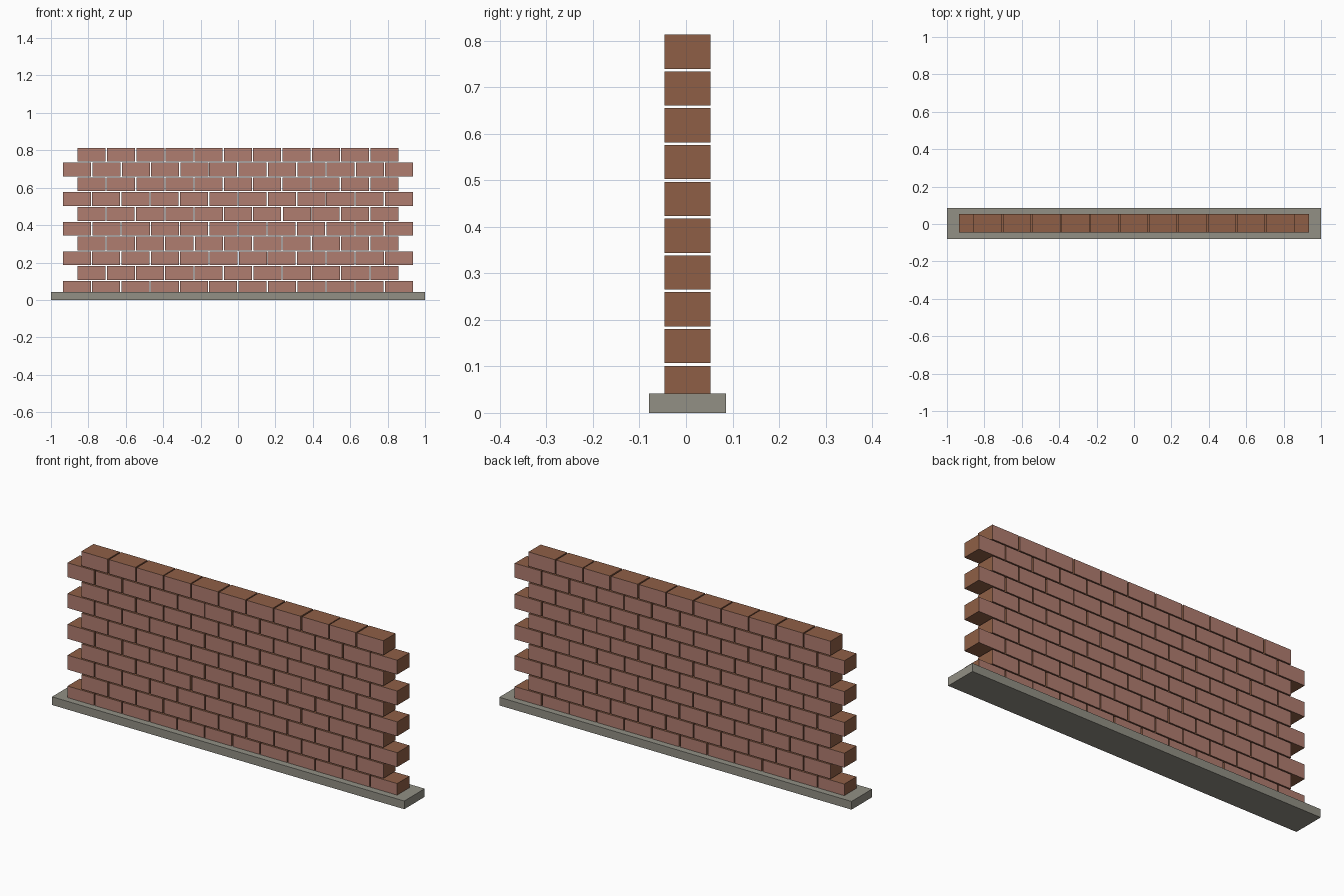
import bpy
import bmesh
import random
from mathutils import Matrix, Vector

random.seed(4)

cube = bpy.data.objects.get("Cube")
if cube:
    bpy.data.objects.remove(cube, do_unlink=True)


def srgb(r, g, b):
    """Convert 0-255 display values to a linear colour."""
    def lin(c):
        c /= 255
        return c / 12.92 if c <= 0.04045 else ((c + 0.055) / 1.055) ** 2.4
    return (lin(r), lin(g), lin(b), 1)


def make_material(name, color):
    mat = bpy.data.materials.new(name)
    mat.use_nodes = True
    mat.diffuse_color = color
    mat.node_tree.nodes["Principled BSDF"].inputs["Base Color"].default_value = color
    return mat


brick_face = make_material("pink brick face", srgb(176, 125, 112))
brick_side = make_material("brown brick side", srgb(143, 95, 70))
concrete = make_material("grey concrete", srgb(146, 144, 133))


def add_box(bm, center, size):
    matrix = Matrix.Translation(center) @ Matrix.Diagonal((*size, 1))
    bmesh.ops.create_cube(bm, size=1, matrix=matrix)


def finish(name, bm, materials):
    mesh = bpy.data.meshes.new(name)
    bm.to_mesh(mesh)
    bm.free()
    for mat in materials:
        mesh.materials.append(mat)
    obj = bpy.data.objects.new(name, mesh)
    bpy.context.collection.objects.link(obj)
    return obj


# Footing slab
bm = bmesh.new()
add_box(bm, Vector((0, 0.003, 0.021)), (2, 0.166, 0.042))
finish("footing_slab", bm, [concrete])

# Brick courses in running bond: twelve bricks, then eleven, alternating
PITCH_X, PITCH_Z = 0.1565, 0.0791
LENGTH, DEPTH, HEIGHT = 0.15, 0.099, 0.0735
FIRST_Z = 0.0645

for row in range(10):
    count = 12 - row % 2
    bm = bmesh.new()
    for i in range(count):
        x = (i - (count - 1) / 2) * PITCH_X
        if 0 < i < count - 1:
            x += random.uniform(-0.0015, 0.0015)
        add_box(bm, Vector((x, 0.0035, FIRST_Z + row * PITCH_Z)), (LENGTH, DEPTH, HEIGHT))
    # Long faces are pink, ends and beds are brown
    bm.normal_update()
    for face in bm.faces:
        face.material_index = 0 if abs(face.normal.y) > 0.5 else 1
    finish(f"brick_course_{row + 1}", bm, [brick_face, brick_side])
